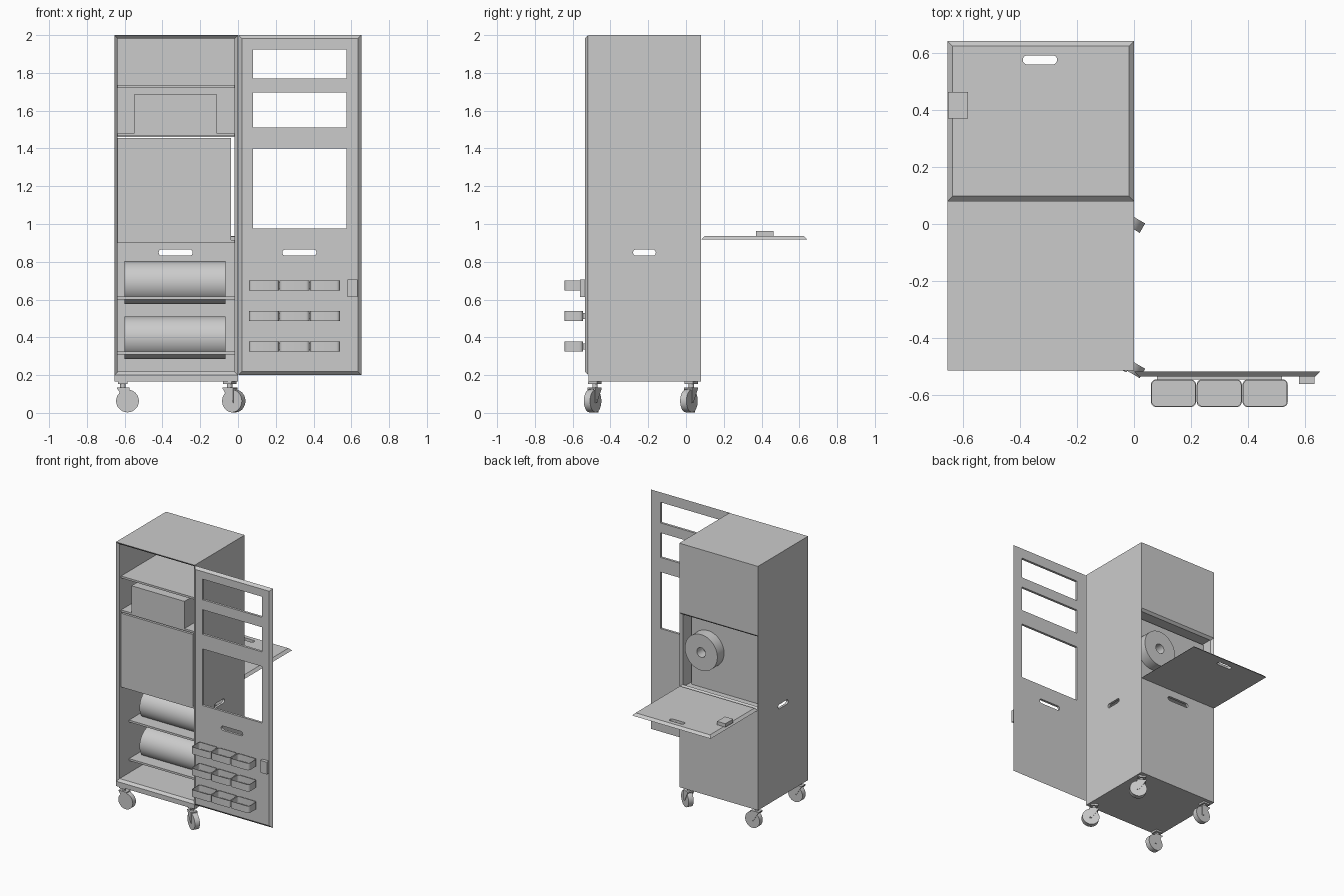
import bpy, bmesh, math
from mathutils import Matrix, Vector

cube = bpy.data.objects.get("Cube")
if cube:
    bpy.data.objects.remove(cube, do_unlink=True)

grey = bpy.data.materials.new("plain grey")
grey.use_nodes = True
grey.diffuse_color = (0.6, 0.6, 0.6, 1)
grey.node_tree.nodes["Principled BSDF"].inputs["Base Color"].default_value = (0.6, 0.6, 0.6, 1)

X = Matrix.Rotation(math.pi / 2, 4, "Y")
Y = Matrix.Rotation(math.pi / 2, 4, "X")


def finish(name, bm):
    bmesh.ops.recalc_face_normals(bm, faces=bm.faces)
    me = bpy.data.meshes.new(name)
    bm.to_mesh(me)
    bm.free()
    me.materials.append(grey)
    ob = bpy.data.objects.new(name, me)
    bpy.context.collection.objects.link(ob)
    return ob


def box(name, lo, hi, bevel=0, bevel_axis=2):
    """Box between two corners, optionally rounded along one axis."""
    bm = bmesh.new()
    bmesh.ops.create_cube(bm, size=1)
    lo, hi = Vector(lo), Vector(hi)
    for v in bm.verts:
        v.co = Vector([lo[i] if v.co[i] < 0 else hi[i] for i in range(3)])
    if bevel:
        edges = [e for e in bm.edges
                 if abs((e.verts[0].co - e.verts[1].co).normalized()[bevel_axis]) > 0.9]
        bmesh.ops.bevel(bm, geom=edges, offset=bevel, segments=5, affect="EDGES", profile=0.5)
    return finish(name, bm)


def mitre(name, lo, hi, axis, inset, narrow_high):
    """Box whose one face is inset all round, giving mitred edges."""
    ob = box(name, lo, hi)
    mid = (Vector(lo) + Vector(hi)) / 2
    for v in ob.data.vertices:
        if (v.co[axis] > mid[axis]) == narrow_high:
            for i in range(3):
                if i != axis:
                    v.co[i] += inset if v.co[i] < mid[i] else -inset
    return ob


def cylinder(name, centre, radius, length, turn=None, segments=48):
    bm = bmesh.new()
    bmesh.ops.create_cone(bm, cap_ends=True, segments=segments, radius1=radius,
                          radius2=radius, depth=length,
                          matrix=Matrix.Translation(centre) @ (turn or Matrix()))
    ob = finish(name, bm)
    smooth(ob)
    return ob


def smooth(ob):
    bpy.ops.object.select_all(action="DESELECT")
    ob.select_set(True)
    bpy.context.view_layer.objects.active = ob
    bpy.ops.object.shade_smooth_by_angle(angle=math.radians(35))


def cut(ob, *cutters):
    """Subtract the cutters and delete them."""
    bpy.context.view_layer.objects.active = ob
    for c in cutters:
        mod = ob.modifiers.new("cut", "BOOLEAN")
        mod.operation, mod.solver, mod.object = "DIFFERENCE", "EXACT", c
        bpy.ops.object.modifier_apply(modifier=mod.name)
        bpy.data.objects.remove(c, do_unlink=True)


# Cabinet dimensions
L, R, F, B = -0.655, 0.0, -0.515, 0.08
BASE, SILL, TOP, T = 0.165, 0.2, 2.0, 0.018
FLAP_LOW, FLAP_HIGH = 0.918, 1.478
E = 0.0006

# Cabinet shell with mitred front and rear openings and grip slots
cabinet = box("cabinet", (L, F, BASE), (R, B, TOP))
cut(cabinet,
    box("cavity", (L + T, F + T - 0.004, SILL + T), (R - T, B - T, TOP - T)),
    mitre("front_opening", (L + E, F - E, SILL), (R - E, F + T, TOP - E), 1, T, True),
    mitre("rear_opening", (L + E, B - T - 0.002, FLAP_LOW), (R - E, B + E, FLAP_HIGH), 1, T, False),
    box("side_slot", (L - 0.1, -0.28, 0.832), (R + 0.1, -0.16, 0.865), 0.016, 0),
    box("rear_slot", (-0.42, 0, 0.832), (-0.24, 0.2, 0.865), 0.016, 1))

# Shelves: three full depth, two set back for the rolls
for i, (z, front) in enumerate([(1.72, -0.48), (1.465, -0.48), (0.9, -0.48),
                                (0.6, -0.385), (0.31, -0.385)]):
    box(f"shelf_{i + 1}", (L + T, front, z), (R - T, B - T, z + 0.015))

# Contents
box("small_box", (-0.55, -0.48, 1.48), (-0.11, -0.2, 1.685))
box("large_box", (L + T, -0.48, 0.915), (-0.037, -0.01, 1.455))
for n, z in (("upper", 0.69), ("lower", 0.398)):
    cylinder(n + "_roll", (-0.333, -0.2, z), 0.113, 0.535, X)
spool = cylinder("spool", (-0.175, 0.03, 1.22), 0.135, 0.08, Y)
cut(spool, cylinder("spool_hole", (-0.175, 0.04, 1.22), 0.036, 0.092, Y))
smooth(spool)

# Front door, swung fully open, with windows and grip slot
DF, DB = -0.536, -0.518
door = mitre("door", (0.002, DF, SILL), (0.653, DB, TOP), 1, T, False)
cut(door,
    *[box("window", (0.08, -0.6, a), (0.575, -0.4, b))
      for a, b in ((1.77, 1.925), (1.51, 1.695), (0.975, 1.4))],
    box("door_slot", (0.235, -0.6, 0.832), (0.415, -0.4, 0.865), 0.016, 1))
box("door_latch", (0.58, DF - 0.026, 0.613), (0.633, DF, 0.705))

# Open storage bins on the door
for row, z in enumerate((0.325, 0.487, 0.647)):
    for col in range(3):
        x = 0.059 + 0.161 * col
        tray = box(f"bin_{row + 1}_{col + 1}", (x, -0.643, z), (x + 0.159, -0.545, z + 0.053), 0.02)
        cut(tray, box("hollow", (x + 0.004, -0.639, z + 0.004),
                      (x + 0.155, -0.549, z + 0.1), 0.016))
        smooth(tray)
    box(f"bin_rail_{row + 1}", (0.08, -0.546, z + 0.01), (0.52, DF, z + 0.043))

# Rear flap, folded down flat
flap = mitre("rear_flap", (L, B, FLAP_LOW), (R, 0.642, FLAP_LOW + T), 2, T, True)
cut(flap, box("flap_slot", (-0.39, 0.56, 0.8), (-0.27, 0.592, 1.0), 0.015, 2))
box("flap_latch", (L + 0.003, 0.37, FLAP_LOW + T), (-0.583, 0.463, 0.962))


# Swivel castors
def castor(name, x, y, angle):
    place = Matrix.Translation((x, y, 0)) @ Matrix.Rotation(angle, 4, "Z")
    cheek = [(-0.03, 0.13), (0.035, 0.13), (0.035, 0.052), (0.02, 0.052)]
    parts = [
        box(name + "_plate", (-0.026, -0.026, 0.152), (0.026, 0.026, BASE)),
        cylinder(name + "_stem", (0, 0, 0.142), 0.014, 0.03, None, 24),
        box(name + "_fork_top", (-0.03, -0.024, 0.126), (0.035, 0.024, 0.134)),
        cylinder(name + "_wheel", (0.025, 0, 0.063), 0.06, 0.038, Y),
        cylinder(name + "_axle", (0.025, 0, 0.063), 0.008, 0.05, Y, 16)]
    for side in (-1, 1):
        bm = bmesh.new()
        face = bm.faces.new([bm.verts.new((u, side * 0.02, z)) for u, z in cheek])
        ext = bmesh.ops.extrude_face_region(bm, geom=[face])["geom"]
        bmesh.ops.translate(bm, vec=(0, side * 0.004, 0),
                            verts=[v for v in ext if isinstance(v, bmesh.types.BMVert)])
        parts.append(finish(f"{name}_cheek_{'left' if side > 0 else 'right'}", bm))
    for p in parts:
        p.data.transform(place)


for end, y in (("front", -0.482), ("rear", 0.028)):
    castor(end + "_right_castor", -0.61, y, 0)
    castor(end + "_left_castor", -0.044, y, math.radians(-30))
